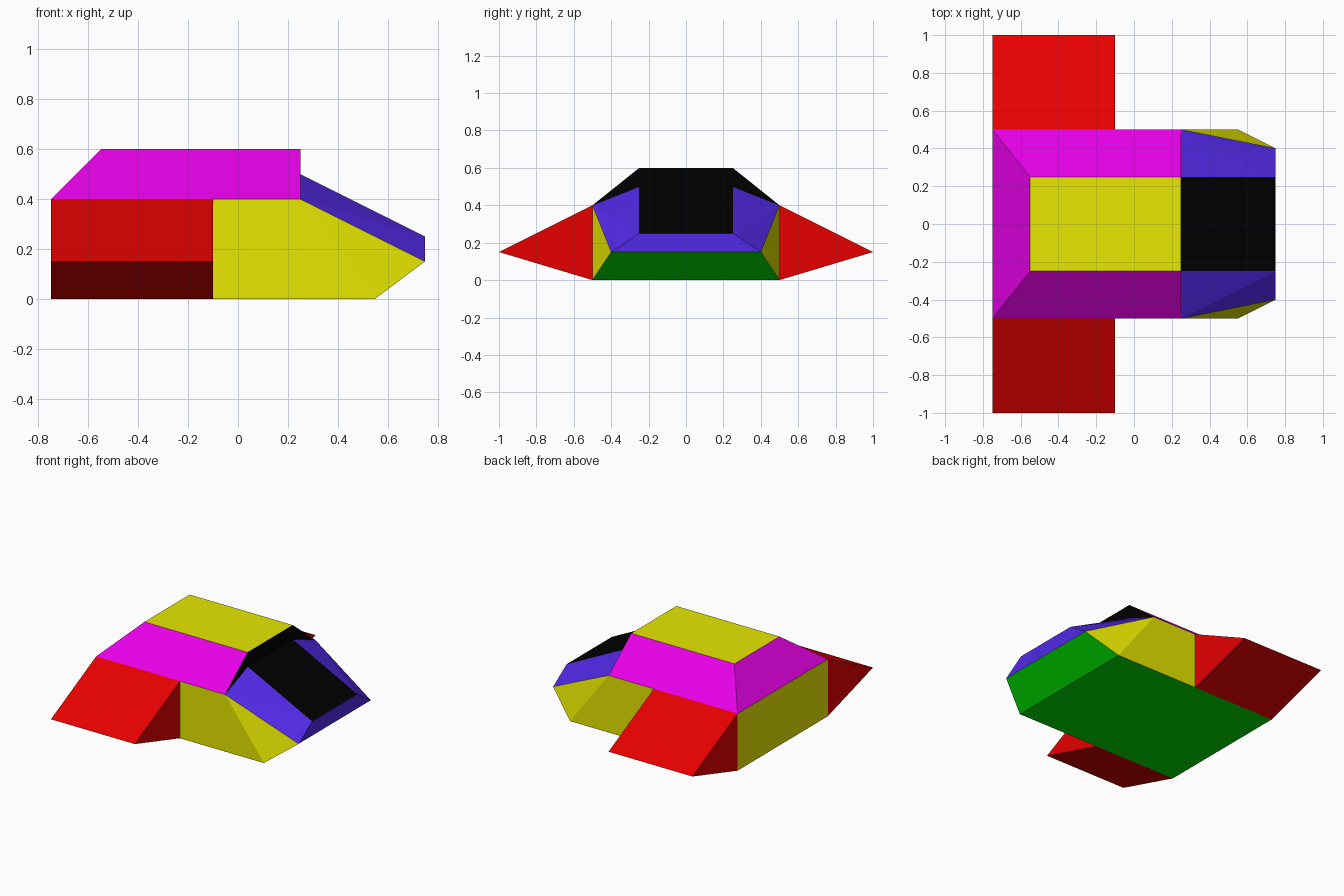
import bpy, bmesh

if "Cube" in bpy.data.objects:
    bpy.data.objects.remove(bpy.data.objects["Cube"])


def material(name, rgb):
    m = bpy.data.materials.new(name)
    m.diffuse_color = (*rgb, 1)
    m.use_nodes = True
    m.node_tree.nodes["Principled BSDF"].inputs["Base Color"].default_value = m.diffuse_color
    return m


RED = material("red", (0.8, 0, 0))
YELLOW = material("yellow", (0.8, 0.8, 0))
MAGENTA = material("magenta", (0.8, 0, 0.8))
BLUE = material("blue", (0.085, 0.022, 0.8))
GREEN = material("green", (0, 0.8, 0))
BLACK = material("black", (0, 0, 0))


def hull(name, points, mats, rule):
    """Convex solid through the points, coloured by face normal."""
    bm = bmesh.new()
    for p in points:
        bm.verts.new(p)
    bmesh.ops.convex_hull(bm, input=bm.verts[:])
    bmesh.ops.dissolve_limit(bm, angle_limit=0.01, verts=bm.verts[:], edges=bm.edges[:])
    bmesh.ops.recalc_face_normals(bm, faces=bm.faces[:])
    bm.normal_update()
    for f in bm.faces:
        f.material_index = rule(f.normal)
    me = bpy.data.meshes.new(name)
    bm.to_mesh(me)
    bm.free()
    for m in mats:
        me.materials.append(m)
    bpy.context.collection.objects.link(bpy.data.objects.new(name, me))


def mirrored(points):
    return [(x, s * y, z) for x, y, z in points for s in (1, -1)]


# Lower hull: yellow sides, green underside and chin
hull("hull",
     mirrored([(-.75, .5, 0), (-.75, .5, .4), (.25, .5, .4), (.55, .5, 0), (.75, .4, .15)]),
     [YELLOW, GREEN], lambda n: 1 if n.z < -.4 and abs(n.y) < .1 else 0)

# Cabin: yellow roof, magenta slopes, black front
hull("cabin",
     mirrored([(-.75, .5, .4), (.25, .5, .4), (-.55, .25, .6), (.25, .25, .6)]),
     [MAGENTA, YELLOW, BLACK],
     lambda n: 2 if n.x > .9 else 1 if abs(n.z) > .95 else 0)

# Nose: black centre panel with blue surround
hull("nose",
     mirrored([(.25, .5, .4), (.25, .25, .5), (.75, .25, .25), (.75, .4, .15)]),
     [BLUE, BLACK],
     lambda n: 1 if n.z > 0 and abs(n.y) < .05 and n.x < .9 else 0)

# Wedge wings
for side, s in (("left", 1), ("right", -1)):
    hull(side + "_wing",
         [(x, s * y, z) for x in (-.75, -.1) for y, z in ((.5, 0), (.5, .4), (1, .15))],
         [RED], lambda n: 0)
